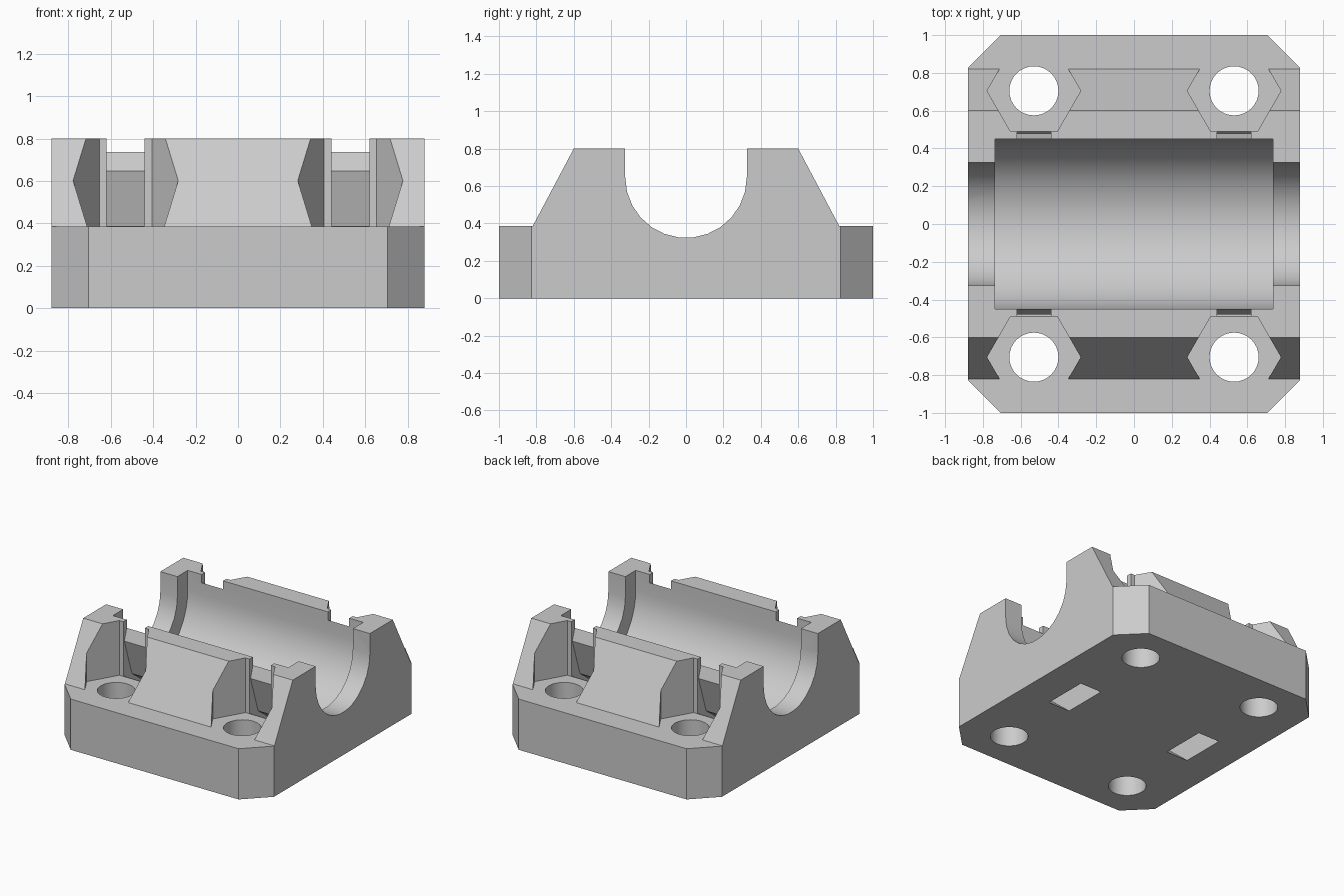
import bpy, bmesh
from math import cos, sin, pi, radians
from mathutils import Vector

if "Cube" in bpy.data.objects:
    bpy.data.objects.remove(bpy.data.objects["Cube"])

AXIS_Z = 0.648
TOP = 0.95

grey = bpy.data.materials.new("plain grey")
grey.use_nodes = True
colour = (0.6, 0.6, 0.6, 1)
grey.diffuse_color = colour
grey.node_tree.nodes["Principled BSDF"].inputs["Base Color"].default_value = colour


def prism(name, points, lo, hi, along="X"):
    """Extrude a flat outline along X (points are y, z) or Z (points are x, y)."""
    bm = bmesh.new()
    if along == "X":
        corners = [(lo, a, b) for a, b in points]
        move = Vector((hi - lo, 0, 0))
    else:
        corners = [(a, b, lo) for a, b in points]
        move = Vector((0, 0, hi - lo))
    face = bm.faces.new([bm.verts.new(c) for c in corners])
    grown = bmesh.ops.extrude_face_region(bm, geom=[face])["geom"]
    bmesh.ops.translate(bm, vec=move,
                        verts=[g for g in grown if isinstance(g, bmesh.types.BMVert)])
    bmesh.ops.recalc_face_normals(bm, faces=bm.faces)
    mesh = bpy.data.meshes.new(name)
    bm.to_mesh(mesh)
    bm.free()
    mesh.materials.append(grey)
    obj = bpy.data.objects.new(name, mesh)
    bpy.context.collection.objects.link(obj)
    return obj


def arc(radius, start, end, steps, centre=(0, 0)):
    angles = [radians(start + (end - start) * i / steps) for i in range(steps + 1)]
    return [(centre[0] + radius * cos(a), centre[1] + radius * sin(a)) for a in angles]


def combine(target, tool, operation="DIFFERENCE"):
    tool.hide_render = True
    mod = target.modifiers.new(tool.name, "BOOLEAN")
    mod.operation, mod.solver, mod.object = operation, "EXACT", tool
    bpy.ops.object.select_all(action="DESELECT")
    bpy.context.view_layer.objects.active = target
    target.select_set(True)
    bpy.ops.object.modifier_apply(modifier=mod.name)
    bpy.data.objects.remove(tool)


def trough(name, radius, half_length, sides):
    """Half-round channel with straight walls, open at the top."""
    outline = [(-radius, TOP)] + arc(radius, 180, 360, sides, (0, AXIS_Z)) + [(radius, TOP)]
    return prism(name, outline, -half_length, half_length)


# Body: wide base with sloped shoulders
half = [(1, 0), (1, 0.385), (0.82, 0.385), (0.6, 0.8)]
body = prism("bearing_holder", half + [(-y, z) for y, z in reversed(half)], -0.88, 0.88)

# Chamfered vertical corners
quarter = [(0.88, 0.825), (0.705, 1.0)]
plan = quarter + [(-x, y) for x, y in reversed(quarter)]
plan += [(-x, -y) for x, y in plan]
combine(body, prism("corner_trim", plan, -0.1, 1, "Z"), "INTERSECT")

# Rod opening through both ends and the wider bearing seat
combine(body, trough("rod_opening", 0.325, 1.0, 13))
combine(body, trough("bearing_seat", 0.449, 0.737, 24))

# Strap slots wrapping under the bearing seat
side = [(0.52, TOP), (0.52, 0.42), (0.487, 0.385), (0.37, 0.17), (0.17, 0), (0.17, -0.1)]
strap = [(-y, z) for y, z in side] + side[::-1] + arc(0.478, 36, -216, 7, (0, AXIS_Z))
for x in (-0.53, 0.53):
    combine(body, prism("strap_slot", strap, x - 0.09, x + 0.09))

# Hexagonal nut pockets with bolt holes
for x in (-0.53, 0.53):
    for y in (-0.705, 0.705):
        combine(body, prism("nut_pocket", arc(0.248, 0, 300, 5, (x, y)), 0.385, 1, "Z"))
        combine(body, prism("bolt_hole", arc(0.13, 0, 348.75, 31, (x, y)), -0.1, 0.6, "Z"))

bpy.ops.object.select_all(action="DESELECT")
body.select_set(True)
bpy.context.view_layer.objects.active = body
bpy.ops.object.shade_smooth_by_angle(angle=radians(25))
